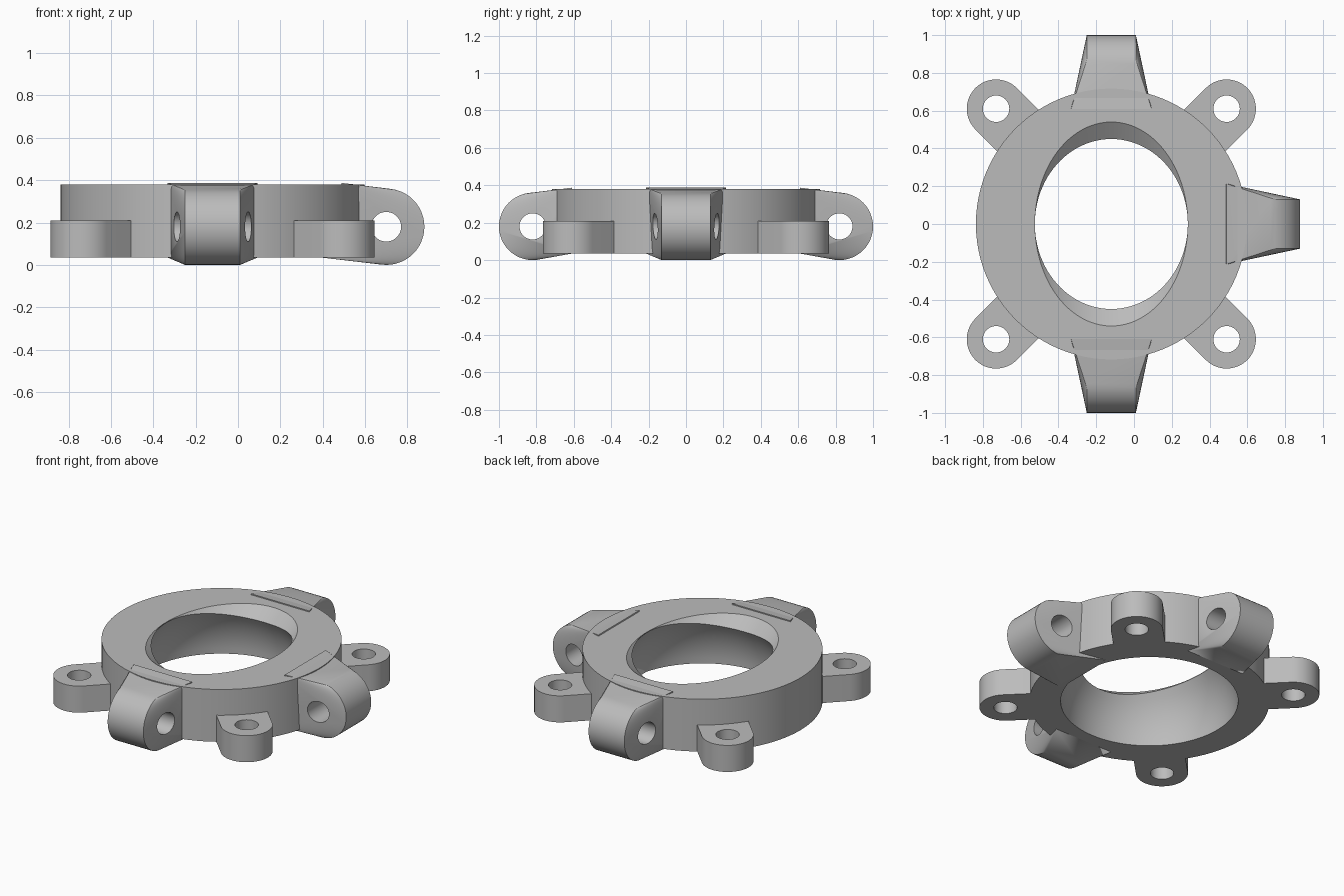
import bpy, bmesh
from math import sin, cos, pi, sqrt, radians
from mathutils import Matrix, Vector

if "Cube" in bpy.data.objects:
    bpy.data.objects.remove(bpy.data.objects["Cube"])

CX = -0.12            # ring axis
Z0, Z1 = 0.035, 0.38  # ring bottom and top

grey = bpy.data.materials.new("plain_grey")
grey.use_nodes = True
grey.diffuse_color = (0.5, 0.5, 0.5, 1)
grey.node_tree.nodes["Principled BSDF"].inputs["Base Color"].default_value = (0.5, 0.5, 0.5, 1)


def finish(bm, name):
    bmesh.ops.recalc_face_normals(bm, faces=bm.faces)
    mesh = bpy.data.meshes.new(name)
    bm.to_mesh(mesh)
    bm.free()
    mesh.materials.append(grey)
    obj = bpy.data.objects.new(name, mesh)
    bpy.context.collection.objects.link(obj)
    return obj


def activate(obj):
    bpy.ops.object.select_all(action='DESELECT')
    obj.select_set(True)
    bpy.context.view_layer.objects.active = obj


def smooth(obj, angle=25):
    activate(obj)
    bpy.ops.object.shade_smooth_by_angle(angle=radians(angle))


def drill(obj, matrix, radius):
    """Cut a round hole along the local z axis of the matrix."""
    bm = bmesh.new()
    bmesh.ops.create_cone(bm, cap_ends=True, segments=40, radius1=radius,
                          radius2=radius, depth=1, matrix=matrix)
    cutter = finish(bm, "hole_cutter")
    cutter.hide_render = True
    mod = obj.modifiers.new("hole", 'BOOLEAN')
    mod.operation, mod.solver, mod.object = 'DIFFERENCE', 'EXACT', cutter
    activate(obj)
    bpy.ops.object.modifier_apply(modifier=mod.name)
    bpy.data.objects.remove(cutter)


def ring():
    """Round body: domed bore below, oval countersink above."""
    bm = bmesh.new()
    n, steps, dome = 96, 8, 0.53
    sections = []
    for i in range(n):
        a = 2 * pi * i / n
        c, s = cos(a), sin(a)
        pts = [(0.717 * c, 0.717 * s, Z0), (0.717 * c, 0.717 * s, Z1),
               (0.405 * c, 0.54 * s, Z1)]
        x, y = 0.405 * c, 0.45 * s
        h = sqrt(dome ** 2 - x * x - y * y)
        for k in range(steps + 1):
            z = h * (1 - k / steps)
            f = sqrt(dome ** 2 - z * z) / sqrt(x * x + y * y)
            pts.append((x * f, y * f, Z0 + z))
        sections.append([bm.verts.new((px + CX, py, pz)) for px, py, pz in pts])
    for i in range(n):
        p, q = sections[i - 1], sections[i]
        for k in range(len(p)):
            bm.faces.new((p[k - 1], p[k], q[k], q[k - 1]))
    smooth(finish(bm, "ring_body"))


def ear(name, turn):
    """Flat mounting ear with a vertical bolt hole."""
    bm = bmesh.new()
    r, reach = 0.155, 0.863
    outline = [(0.62, -r)]
    outline += [(reach + r * sin(a), -r * cos(a)) for a in (pi * i / 32 for i in range(33))]
    outline.append((0.62, r))
    face = bm.faces.new([bm.verts.new((x, y, Z0)) for x, y in outline])
    up = bmesh.ops.extrude_face_region(bm, geom=[face])["geom"]
    bmesh.ops.translate(bm, vec=(0, 0, 0.175),
                        verts=[v for v in up if isinstance(v, bmesh.types.BMVert)])
    obj = finish(bm, name)
    drill(obj, Matrix.Translation((reach, 0, 0.1)), 0.07)
    obj.data.transform(Matrix.Translation((CX, 0, 0)) @ Matrix.Rotation(turn, 4, 'Z'))
    smooth(obj)


def lug(name, turn, foot):
    """Hinge lug: a hull from a wide root to a narrow rounded nose."""
    bm = bmesh.new()
    nose, r = 0.82, 0.18
    for side in (-1, 1):
        bm.verts.new((0.61, side * 0.213, 0.387))
        bm.verts.new((foot, side * 0.213, Z0))
        for i in range(48):
            a = 2 * pi * i / 48
            bm.verts.new((nose + r * cos(a), side * 0.13, r + r * sin(a)))
    hull = bmesh.ops.convex_hull(bm, input=bm.verts[:], use_existing_faces=False)
    loose = {v for v in hull["geom_interior"] + hull["geom_unused"]
             if isinstance(v, bmesh.types.BMVert)}
    bmesh.ops.delete(bm, geom=list(loose), context='VERTS')
    obj = finish(bm, name)
    drill(obj, Matrix.Translation((nose, 0, r)) @ Matrix.Rotation(pi / 2, 4, 'X'), 0.07)
    obj.data.transform(Matrix.Translation((CX, 0, 0)) @ Matrix.Rotation(turn, 4, 'Z'))
    smooth(obj, 20)


ring()
for i, label in enumerate(("back_left", "back_right", "front_right", "front_left")):
    ear(label + "_ear", pi / 4 + i * pi / 2)
lug("left_lug", 0, 0.51)
lug("back_lug", pi / 2, 0.61)
lug("front_lug", -pi / 2, 0.61)
